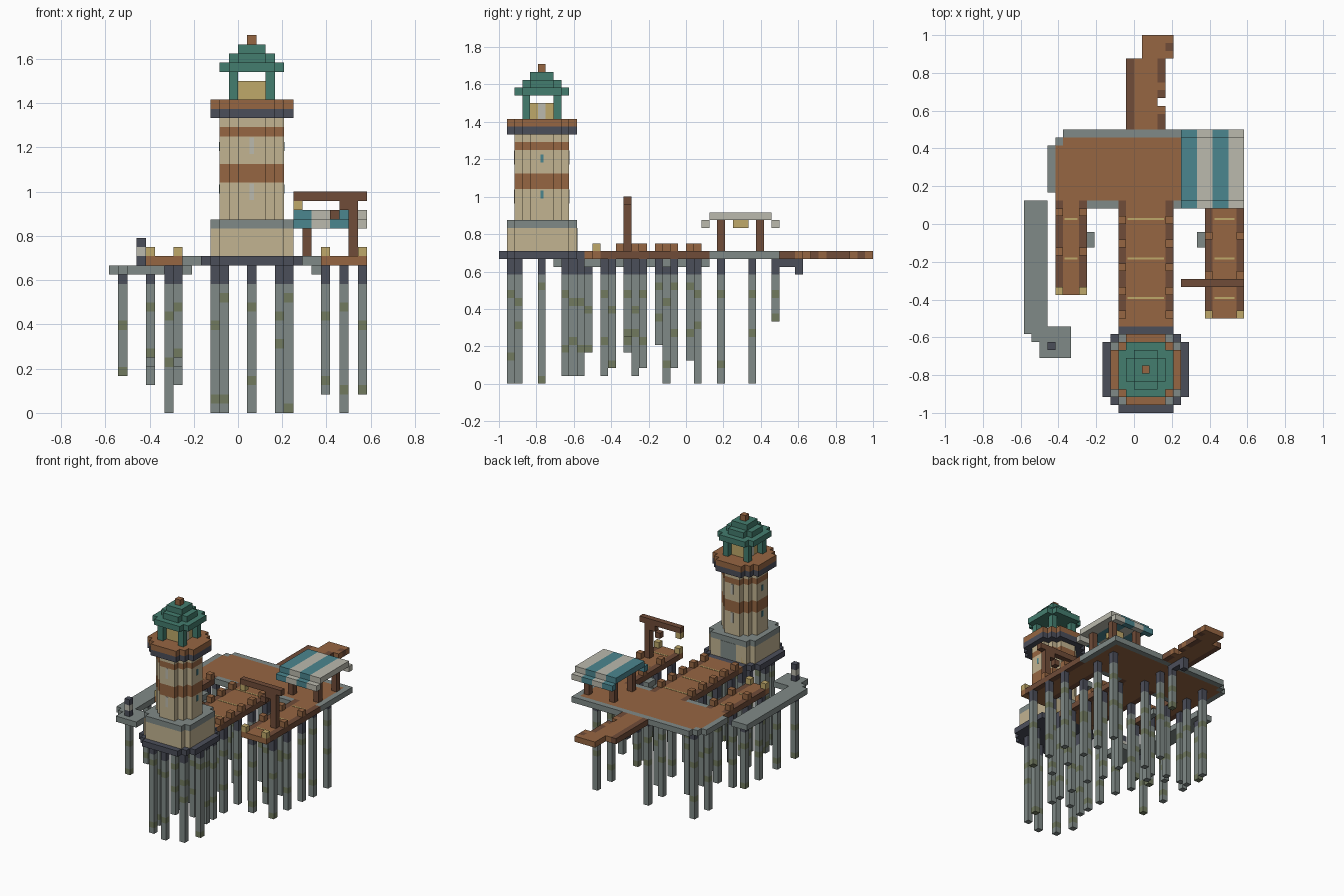
import bpy, bmesh, random
from mathutils import Vector

random.seed(4)
U = 1 / 24  # one block
if "Cube" in bpy.data.objects:
    bpy.data.objects.remove(bpy.data.objects["Cube"])


def material(name, code):
    lin = []
    for i in (0, 2, 4):
        c = int(code[i:i + 2], 16) / 255
        lin.append(c / 12.92 if c < 0.04045 else ((c + 0.055) / 1.055) ** 2.4)
    m = bpy.data.materials.new(name)
    m.use_nodes = True
    m.diffuse_color = (*lin, 1)
    m.node_tree.nodes["Principled BSDF"].inputs["Base Color"].default_value = (*lin, 1)
    return m


BROWN = material("plank_brown", "966642")
DARK = material("dark_timber", "704C38")
BEIGE = material("beige_plaster", "C2B391")
GREY = material("grey_stone", "808A87")
NAVY = material("navy_slate", "4B4E5A")
GREEN = material("roof_green", "447D6E")
TEAL = material("canopy_teal", "4B868F")
PALE = material("pale_cloth", "BBBAAE")
YELLOW = material("lamp_yellow", "BFA86A")
MOSS = material("moss_green", "717A5F")


def make(name, bm, mat):
    bmesh.ops.recalc_face_normals(bm, faces=bm.faces)
    me = bpy.data.meshes.new(name)
    bm.to_mesh(me)
    bm.free()
    me.materials.append(mat)
    ob = bpy.data.objects.new(name, me)
    bpy.context.collection.objects.link(ob)


def boxes(name, mat, *spans):
    """One object of boxes, each given as x0, x1, y0, y1, z0, z1 in blocks."""
    bm = bmesh.new()
    for x0, x1, y0, y1, z0, z1 in spans:
        cube = bmesh.ops.create_cube(bm, size=1)["verts"]
        for v in cube:
            v.co = Vector((x1 if v.co.x > 0 else x0, y1 if v.co.y > 0 else y0,
                           z1 if v.co.z > 0 else z0)) * U
    make(name, bm, mat)


def cell(x, y, z, h=1):
    return (x, x + 1, y, y + 1, z, z + h)


CX, CY = 1.5, -18.5  # tower axis


def octagon(name, mat, width, cut, z0, z1):
    """Stepped octagonal prism around the tower axis."""
    R, quarter = width / 2, []
    for i in range(cut + 1):
        quarter.append((R - i, R - cut + i))
        if i < cut:
            quarter.append((R - i - 1, R - cut + i))
    pts = []
    for _ in range(4):
        pts += quarter
        quarter = [(-y, x) for x, y in quarter]
    bm = bmesh.new()
    face = bm.faces.new([bm.verts.new(Vector((CX + x, CY + y, z0)) * U) for x, y in pts])
    top = bmesh.ops.extrude_face_region(bm, geom=[face])["geom"]
    bmesh.ops.translate(bm, vec=(0, 0, (z1 - z0) * U),
                        verts=[v for v in top if isinstance(v, bmesh.types.BMVert)])
    make(name, bm, mat)


# Lighthouse: footing, base, striped shaft, gallery, roof
for name, mat, width, cut, z0, z1 in (
        ("tower_footing", NAVY, 11, 2, 16, 17),
        ("tower_base", BEIGE, 9, 1, 17, 20),
        ("base_ledge", GREY, 9, 1, 20, 21),
        ("shaft_lower", BEIGE, 7, 2, 21, 25),
        ("shaft_wide_stripe", BROWN, 7, 2, 25, 27),
        ("shaft_middle", BEIGE, 7, 2, 27, 30),
        ("shaft_narrow_stripe", BROWN, 7, 2, 30, 31),
        ("shaft_upper", BEIGE, 7, 2, 31, 32),
        ("gallery_support", NAVY, 9, 2, 32, 33),
        ("gallery_floor", BROWN, 9, 2, 33, 34),
        ("roof_eaves", GREEN, 7, 1, 37, 38),
        ("roof_middle", GREEN, 5, 1, 38, 39),
        ("roof_upper", GREEN, 3, 0, 39, 40),
        ("roof_finial", BROWN, 1, 0, 40, 41)):
    octagon(name, mat, width, cut, z0, z1)
boxes("lantern_posts", GREEN, *[cell(x, y, 34, 3) for x in (-1, 3) for y in (-21, -17)])
boxes("lantern_lamp", YELLOW, (0, 3, -20, -17, 34, 36))
boxes("lamp_glass", PALE, *[(x - .05, x + .05, -19, -18, 34, 36) for x in (0, 3)])

# Narrow windows and the door
boxes("front_back_windows", PALE, *[(1.25, 1.75, y - .05, y + .05, z, z + 1.8)
                                    for y in (-22, -15) for z in (23.1, 28.1)])
boxes("side_windows", TEAL, *[(x - .05, x + .05, -18.7, -18.3, z, z + 1)
                              for x in (-2, 5) for z in (23.8, 28.4)])
boxes("tower_door", GREY, (0, 3, -14.05, -13.95, 17, 20))

# Square platform with stone rim
boxes("platform_deck", BROWN, (-10, 13, 3, 10, 16, 17), (-9, 13, 10, 11, 16, 17))
boxes("platform_rim", GREY, (-9, 14, 11, 12, 16, 17), (-10, -9, 10, 11, 16, 17),
      (-11, -10, 4, 10, 16, 17), (13, 14, 3, 11, 16, 17),
      (-6, -2, 2, 3, 16, 17), (5, 9, 2, 3, 16, 17))

# Three piers: planks, dark edges, edge posts, end lamps, bright battens
PIERS = (("main", -2, 5, -13, -15, 3), ("left", -10, -6, -9, -9, 5), ("right", 9, 14, -12, -12, 5))
for name, x0, x1, y0, first, step in PIERS:
    boxes(name + "_pier_planks", BROWN, (x0 + 1, x1 - 1, y0, 3, 16, 17))
    boxes(name + "_pier_edges", DARK, *[(x, x + 1, y0 + 1, 3, 16, 17) for x in (x0, x1 - 1)])
    boxes(name + "_pier_ends", BROWN, *[cell(x, y0, 16) for x in (x0, x1 - 1)])
    boxes(name + "_pier_posts", BROWN, *[cell(x, y, 17) for x in (x0, x1 - 1)
                                         for y in range(first + step, 3, step)])
    boxes(name + "_pier_lamps", YELLOW, *[cell(x, first, 17) for x in (x0, x1 - 1)])
    boxes(name + "_pier_battens", YELLOW, *[(x0 + 1.2, x1 - 1.2, y, y + .25, 17, 17.05)
                                            for y in (.5, -4.5, -9.5) if y > y0])
boxes("pier_steps", GREY, (-6, -5, -3, -1, 15, 16), (8, 9, -3, -1, 15, 16))

# Broken walkway at the back
boxes("walkway_planks", BROWN, (0, 3, 12, 21, 16, 17), (1, 4, 21, 24, 16, 17),
      cell(3, 14, 16), cell(3, 17, 16), (4, 5, 21, 22, 16, 17), (4, 5, 23, 24, 16, 17))
boxes("walkway_edges", DARK, (-1, 0, 12, 21, 16, 17), (3, 4, 12, 14, 16, 17),
      (3, 4, 16, 17, 16, 17), (3, 4, 18, 21, 16, 17), cell(4, 22, 16))
boxes("walkway_bracket", NAVY, (1, 2, 12, 15, 15, 16), cell(1, 14, 14))

# Low stone jetty with bollard
boxes("jetty", GREY, (-14, -11, -14, 3, 15, 16), (-13, -12, -15, -14, 15, 16),
      (-11, -8, -17, -13, 15, 16), (-12, -11, -17, -14, 15, 16))
boxes("bollard_bands", NAVY, cell(-11, -16, 16), cell(-11, -16, 18))
boxes("bollard_middle", PALE, cell(-11, -16, 17))

# Market stall with striped canopy
for i in range(4):
    x = 6 + 2 * i
    boxes("canopy_stripe_%d" % i, PALE if i % 2 else TEAL, (x, x + 2, 3, 11, 21, 22),
          (x, x + 2, 2, 3, 20, 21), (x, x + 2, 11, 12, 20, 21))
boxes("stall_posts", DARK, *[cell(x, y, 17, 4) for x in (7, 12) for y in (4, 9)])
boxes("stall_lamps", YELLOW, (9, 11, 6, 8, 20, 21))

# Crane on the right pier
boxes("crane_post", DARK, cell(12, -8, 17, 6))
boxes("crane_beam", DARK, (6, 14, -8, -7, 23, 24))
boxes("crane_brace", DARK, cell(11, -8, 22), cell(10, -8, 21))
boxes("crane_lamp", YELLOW, cell(6, -8, 22))

# Piles: (x positions, y positions, foot height)
GROUPS = (((1,), (-23,), 0), ((-2, 4), (-22,), 0), ((-3, 5), (-19,), 0), ((-2, 4), (-16,), 1),
          ((1,), (-15,), 1), ((-2, 4), (-14, -11, -7), 1), ((-2, 4), (-3, 1), 0),
          ((-10, -7), (-8,), 6), ((-10, -7), (-4,), 5), ((-10, -7), (0,), 3),
          ((9, 13), (-10, -6, -2), 2), ((-8, 1, 11), (4, 8), 0), ((1,), (11,), 8),
          ((-13,), (-13, -8, -3, 1), 4))
shafts, moss, caps = [], [], []
for xs, ys, foot in GROUPS:
    for x in xs:
        for y in ys:
            top = 15 if x == -13 else 16
            caps.append((x, x + 1, y, y + 1, 14, top))
            patches = {random.randrange(foot, 9), random.randrange(9, 13)}
            low = foot
            for z in sorted(patches):
                if z > low:
                    shafts.append(cell(x, y, low, z - low))
                moss.append(cell(x, y, z))
                low = z + 1
            shafts.append(cell(x, y, low, 14 - low))
boxes("pile_shafts", GREY, *shafts)
boxes("pile_moss", MOSS, *moss)
boxes("pile_caps", NAVY, *caps)
